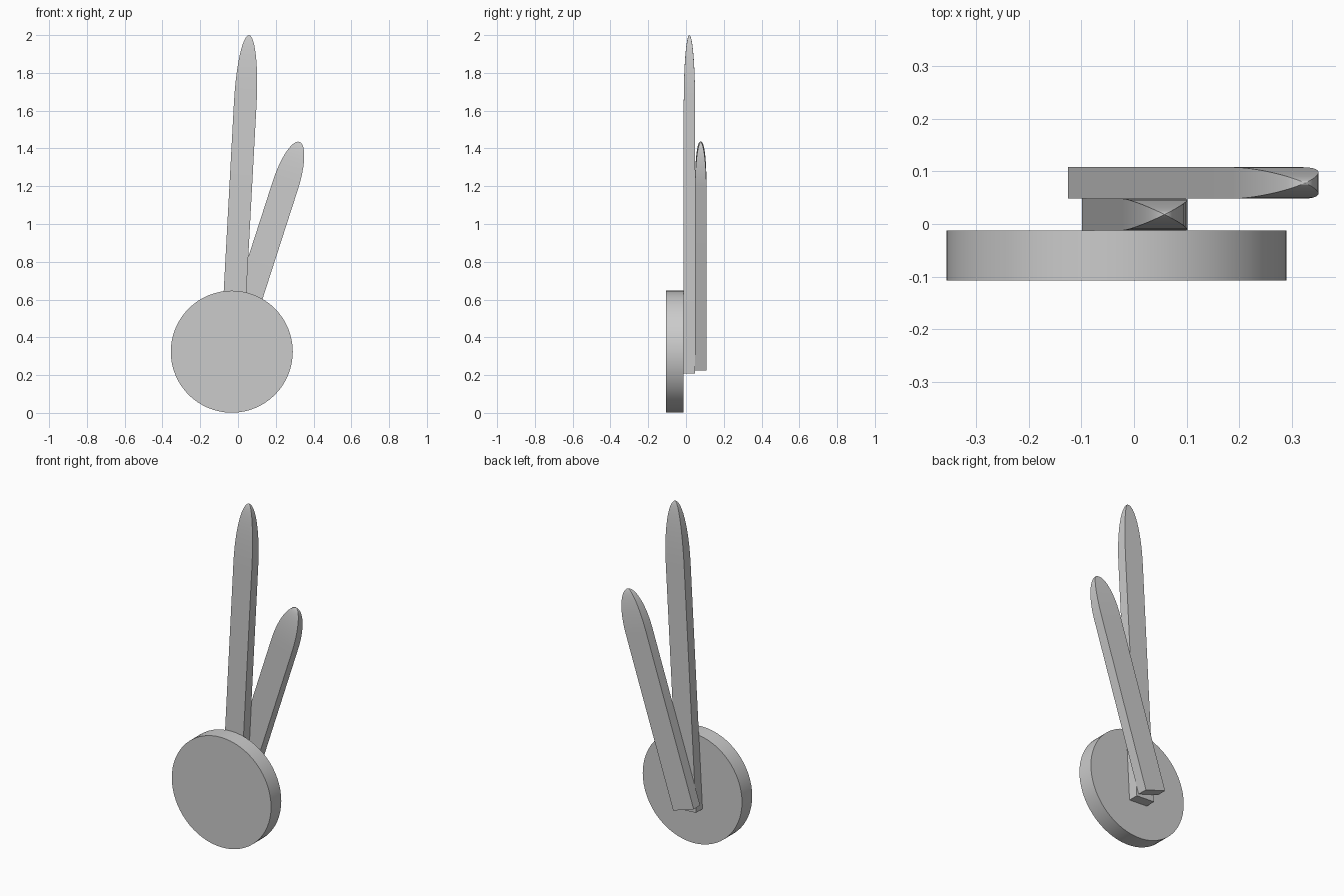
import bpy, bmesh, math
from mathutils import Vector

if "Cube" in bpy.data.objects:
    bpy.data.objects.remove(bpy.data.objects["Cube"])


def finish(name, bm):
    bmesh.ops.recalc_face_normals(bm, faces=bm.faces)
    mesh = bpy.data.meshes.new(name)
    bm.to_mesh(mesh)
    bm.free()
    ob = bpy.data.objects.new(name, mesh)
    bpy.context.collection.objects.link(ob)
    bpy.ops.object.select_all(action='DESELECT')
    ob.select_set(True)
    bpy.context.view_layer.objects.active = ob
    bpy.ops.object.shade_smooth_by_angle(angle=math.radians(30))
    return ob


def hand(name, base, tip, width, y0, y1, taper, steps=12):
    """Rectangular bar from base to tip (x, z) with a rounded four-sided point."""
    base, tip = Vector((base[0], 0, base[1])), Vector((tip[0], 0, tip[1]))
    length = (tip - base).length
    along = (tip - base).normalized()
    side = Vector((along.z, 0, -along.x))
    mid, half = (y0 + y1) / 2, (y1 - y0) / 2
    # distance along the bar and cross-section scale
    sections = [(0, 1)]
    for i in range(steps):
        a = math.pi / 2 * i / steps
        sections.append((length - taper + taper * math.sin(a), math.cos(a)))
    bm = bmesh.new()
    rings = []
    for d, s in sections:
        c = base + along * d + Vector((0, mid, 0))
        rings.append([bm.verts.new(c + side * (u * s * width / 2) + Vector((0, v * s * half, 0)))
                      for u, v in ((-1, -1), (1, -1), (1, 1), (-1, 1))])
    bm.faces.new(rings[0])
    for a, b in zip(rings, rings[1:]):
        for i in range(4):
            j = (i + 1) % 4
            bm.faces.new((a[i], a[j], b[j], b[i]))
    apex = bm.verts.new(tip + Vector((0, mid, 0)))
    for i in range(4):
        bm.faces.new((rings[-1][i], rings[-1][(i + 1) % 4], apex))
    return finish(name, bm)


# Round hub cap at the front
bpy.ops.mesh.primitive_cylinder_add(vertices=64, radius=0.323, depth=0.095,
                                    location=(-0.033, -0.0595, 0.324),
                                    rotation=(math.pi / 2, 0, 0))
hub = bpy.context.object
hub.name = "hub_disc"
bpy.ops.object.shade_smooth_by_angle(angle=math.radians(30))

# Long and short clock hands stacked behind the hub
hand("minute_hand", (-0.039, 0.213), (0.058, 2.0), 0.12, -0.012, 0.048, 0.36)
hand("hour_hand", (-0.059, 0.246), (0.325, 1.435), 0.14, 0.048, 0.108, 0.24)
